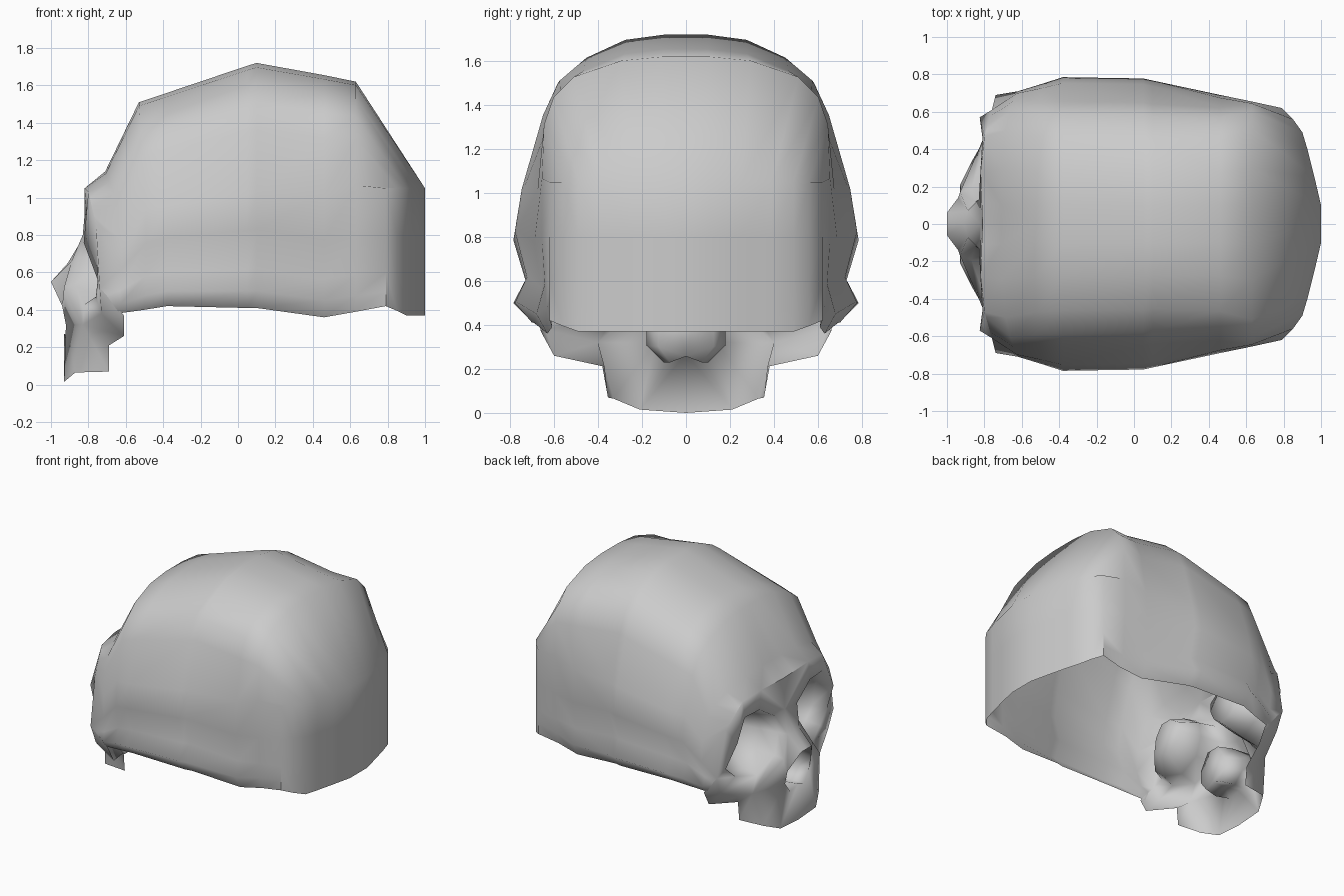
import bpy, bmesh, math
from mathutils import Vector

if "Cube" in bpy.data.objects:
    bpy.data.objects.remove(bpy.data.objects["Cube"])


def bridge(bm, a, b, closed=False):
    n = len(a)
    for i in range(n if closed else n - 1):
        j = (i + 1) % n
        bm.faces.new((a[i], a[j], b[j], b[i]))


# Face landmarks on the +y half: O = outer ring of eye socket, N = nose, B/P = cheek and jaw
PT = {
    "G": (-.81, 0, 1.03),
    "O1": (-.82, 0, .80), "O2": (-.82, .28, 1.05), "O3": (-.80, .47, 1.03),
    "O4": (-.76, .61, .86), "O5": (-.74, .69, .52), "O6": (-.73, .64, .38),
    "O7": (-.83, .40, .32), "O8": (-.93, .17, .52), "O9": (-.89, .07, .66),
    "N": (-.91, 0, .65), "N0": (-1, 0, .55), "N1": (-1, .06, .55), "N2": (-.94, .14, .42),
    "N3": (-.92, .14, .32), "N4": (-.92, .08, .24), "N5": (-.93, 0, .27),
    "B0": (-.61, .66, .37), "B1": (-.61, .60, .26), "B2": (-.69, .37, .21),
    "P0": (-.93, 0, 0), "P1": (-.93, .21, .015), "P2": (-.87, .33, .065), "P3": (-.69, .355, .07),
}
FACES = ["G O2 O1", "O1 O9 N", "N O9 N1 N0", "O9 O8 N2 N1", "O8 O7 N3 N2", "N5 N4 P1 P0",
         "N4 N3 P1", "N3 O7 P2 P1", "O7 B2 P3 P2", "O7 O6 B1 B2", "O6 O5 B0 B1"]
RIM = [(-.83, .13, .80), (-.82, .30, .91), (-.81, .46, .91), (-.825, .57, .76), (-.75, .60, .56),
       (-.76, .50, .47), (-.82, .33, .43), (-.87, .19, .54), (-.85, .12, .68)]

# Face with eye sockets
bm = bmesh.new()
V = {k: bm.verts.new(p) for k, p in PT.items()}
for f in FACES:
    bm.faces.new([V[k] for k in f.split()])
outer = [V["O%d" % i] for i in range(1, 10)]
rim = [bm.verts.new(p) for p in RIM]
bridge(bm, outer, rim, True)
prev = rim
for depth, s, cy in ((.45, .88, .34), (1, .55, .29)):
    ring = [bm.verts.new((x + (-.54 - x) * depth, cy + (y - .35) * s, .67 + (z - .67) * s))
            for x, y, z in RIM]
    bridge(bm, prev, ring, True)
    prev = ring
bm.faces.new(prev)

# Nose passage, flared behind the opening and closed at the end
nose = [V["N%d" % i] for i in range(6)]
prev = nose
for x, sy, sz in ((-.81, 1.28, .95), (-.70, .9, .9)):
    ring = [bm.verts.new((x, v.co.y * sy, .23 + (v.co.z - .24) * sz)) for v in nose]
    bridge(bm, prev, ring)
    prev = ring
bm.faces.new(prev)

# Cranium: open arches lofted from the brow, blending a bulging profile into a square one
BULGE = [(.9, 0), (1, .07), (.93, .16), (1, .32), (.96, .47), (.835, .73),
         (.75, .84), (.59, .92), (.36, .982), (.13, 1), (0, 1)]
SQUARE = [(.93, 0), (.97, .07), (.98, .16), (1, .32), (1, .55), (.985, .75),
          (.92, .85), (.78, .925), (.45, .985), (.16, 1), (0, 1)]
# x, half width, rim height, top height, blend to square, backward bow of the sides
STATIONS = [(-.71, .71, .38, 1.14, .6, .09), (-.53, .75, .40, 1.51, .2, .04),
            (-.38, .785, .42, 1.56, 0, 0), (.05, .778, .41, 1.705, 0, 0),
            (.1, .767, .41, 1.72, 0, 0),
            (.46, .69, .36, 1.655, .45, 0), (.63, .655, .39, 1.62, 1, 0)]
seam = [Vector(PT[k]) for k in ("B0", "O5", "O4", "O3", "O2", "G")]
prev = []
for u in (0, .7, 1, 2, 2.25, 2.55, 2.8, 3, 4, 4.6, 5):
    i = min(int(u), 4)
    prev.append(bm.verts.new(seam[i].lerp(seam[i + 1], u - i)))
for x, w, lo, hi, t, bow in STATIONS:
    ring = []
    for (a, b), (c, d) in zip(BULGE, SQUARE):
        f = a + (c - a) * t
        ring.append(bm.verts.new((x + bow * f ** 4, w * f, lo + (hi - lo) * (b + (d - b) * t))))
    bridge(bm, prev, ring)
    prev = ring

# Back of the cranium: sloped part down to an upright curved wall
PLAN = [(.79, .62), (.85, .56), (.9, .49), (.93, .39), (.965, .25), (1, .1), (1, 0)]
top = [bm.verts.new((.79, .62, z)) for z in (.42, .5, .6, .8)]
top += [bm.verts.new((x, y, 1.05)) for x, y in PLAN]
bridge(bm, prev, top)
prev = top[4:]
for k, z in ((3, .8), (2, .6), (0, .37)):
    ring = [top[k]] + [bm.verts.new((x, y, z)) for x, y in PLAN[1:]]
    if k == 0:
        ring[1].co.z = .395
    bridge(bm, prev, ring)
    prev = ring

# Weld, orient outward, mirror and smooth
bmesh.ops.remove_doubles(bm, verts=bm.verts[:], dist=0.0005)
bmesh.ops.recalc_face_normals(bm, faces=bm.faces[:])
c = Vector((0, 0, .7))
if sum(f.normal.dot(f.calc_center_median() - c) * f.calc_area() for f in bm.faces) < 0:
    bmesh.ops.reverse_faces(bm, faces=bm.faces[:])
me = bpy.data.meshes.new("skull")
bm.to_mesh(me)
bm.free()
ob = bpy.data.objects.new("skull", me)
bpy.context.collection.objects.link(ob)
mod = ob.modifiers.new("mirror", "MIRROR")
mod.use_axis = (False, True, False)
mod.merge_threshold = 0.002
ob.select_set(True)
bpy.context.view_layer.objects.active = ob
bpy.ops.object.modifier_apply(modifier=mod.name)
bpy.ops.object.shade_smooth_by_angle(angle=math.radians(110))
